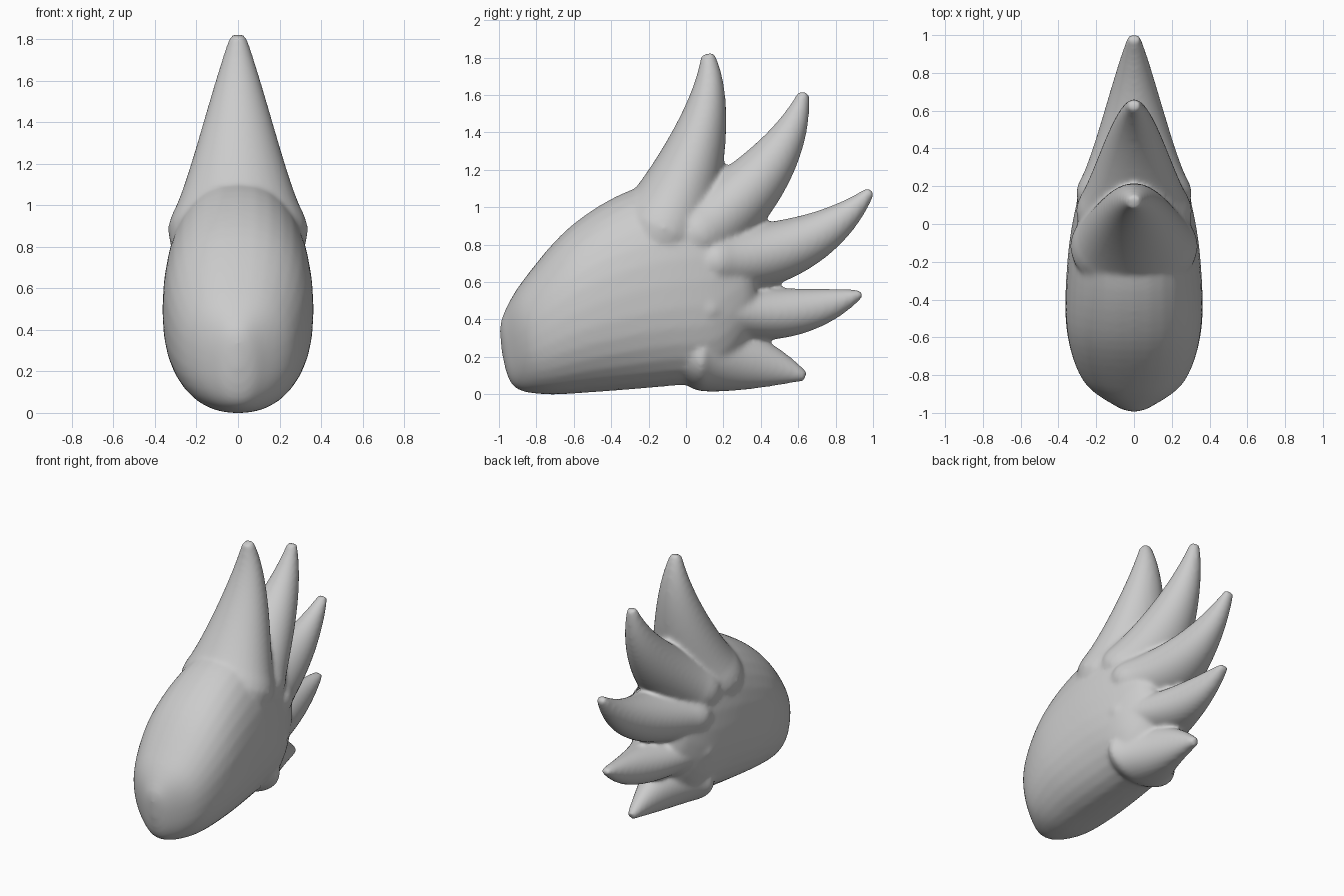
import bpy, bmesh, math
from mathutils import Vector

if "Cube" in bpy.data.objects:
    bpy.data.objects.remove(bpy.data.objects["Cube"])

# Body stations: upper edge (y, z), lower edge (y, z), half width in x
BODY = [(-.995, .34, -.985, .22, .02), (-.975, .43, -.925, .045, .11), (-.87, .61, -.76, 0, .275),
        (-.62, .895, -.48, .012, .358), (-.30, 1.09, -.08, .045, .352),
        (0, 1.13, .20, .08, .305), (.2, 1.0, .36, .31, .235), (.3, .85, .4, .45, .17)]
# Feathers: root, bend, tip (y, z); root depth, root half width, fullness of taper
FEATHERS = [((-.10, .92), (.17, 1.52), (.115, 1.82), .52, .34, .78),
            ((.10, .88), (.55, 1.235), (.63, 1.615), .42, .31, 1.25),
            ((.20, .71), (.71, .755), (.99, 1.09), .37, .31, 1.7),
            ((.15, .45), (.56, .38), (.94, .54), .29, .31, 3),
            ((.10, .20), (.36, .185), (.64, .095), .37, .28, 1.9)]
SIDES, STEPS, SUNK = 32, 28, .25


def body_sections():
    # Catmull-Rom interpolation between body stations
    last = len(BODY) - 1
    for i in range(last):
        near = [BODY[max(0, min(last, i + k))] for k in (-1, 0, 1, 2)]
        for k in range(6):
            t = k / 6
            y1, z1, y2, z2, w = [
                .5 * (2 * b + (c - a) * t + (2 * a - 5 * b + 4 * c - d) * t * t
                      + (3 * b - a - 3 * c + d) * t ** 3) for a, b, c, d in zip(*near)]
            yield Vector((y1, z1)), Vector((y2, z2)), w
    y1, z1, y2, z2, w = BODY[-1]
    yield Vector((y1, z1)), Vector((y2, z2)), w


def feather_sections(root, bend, tip, depth, width, full):
    # Straight rounded root sunk into the body, then a tapering quadratic curve
    a, b, c = Vector(root), Vector(bend), Vector(tip)
    for k in range(STEPS + 1):
        raw = -SUNK + (1 + SUNK) * k / STEPS
        t = max(raw, 0)
        mid = a * (1 - t) ** 2 + b * 2 * t * (1 - t) + c * t * t + (b - a) * 2 * min(raw, 0)
        along = ((b - a) * (1 - t) + (c - b) * t).normalized()
        ease = 1 - .35 * (min(raw, 0) / SUNK) ** 2
        half = Vector((-along.y, along.x)) * (depth / 2 * ease * (1 - .86 * t ** full))
        yield mid + half, mid - half, width * ease * (1 - .89 * t ** .7)


def loft(bm, sections, power=1):
    rings = []
    for top, low, w in sections:
        ring = []
        for k in range(SIDES):
            a = 2 * math.pi * k / SIDES
            c, s = math.cos(a), math.sin(a)
            p = (top + low) / 2 + (top - low) / 2 * math.copysign(abs(s) ** power, s)
            ring.append(bm.verts.new((w * math.copysign(abs(c) ** power, c), p.x, p.y)))
        rings.append(ring)
    for p, q in zip(rings, rings[1:]):
        for k in range(SIDES):
            j = (k + 1) % SIDES
            bm.faces.new((p[k], p[j], q[j], q[k]))
    bm.faces.new(rings[0][::-1])
    bm.faces.new(rings[-1])


# Body and five curved feathers, fused into one smooth skin
bm = bmesh.new()
loft(bm, body_sections(), .88)
for feather in FEATHERS:
    loft(bm, feather_sections(*feather))
bmesh.ops.recalc_face_normals(bm, faces=bm.faces)
mesh = bpy.data.meshes.new("feathered_wing")
bm.to_mesh(mesh)
bm.free()
wing = bpy.data.objects.new("feathered_wing", mesh)
bpy.context.collection.objects.link(wing)

remesh = wing.modifiers.new("fuse", 'REMESH')
remesh.mode = 'VOXEL'
remesh.voxel_size = .014
remesh.use_smooth_shade = True
soften = wing.modifiers.new("soften", 'SMOOTH')
soften.factor = .5
soften.iterations = 12
